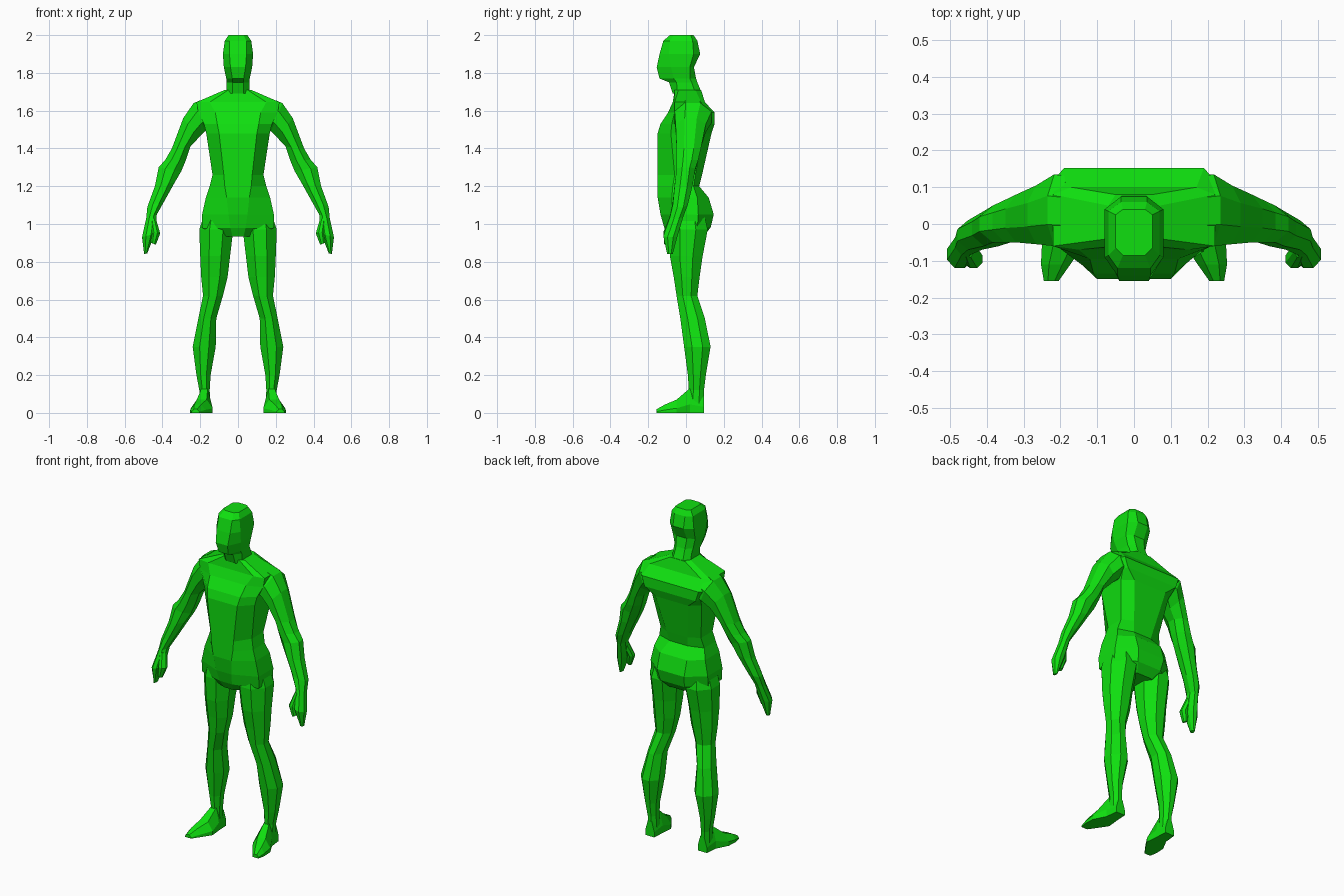
import bpy, bmesh

green = bpy.data.materials.new("green")
green.diffuse_color = (0.005, 0.74, 0.005, 1)


def loft(name, rings, mirror=False):
    """Skin a closed tube through equal-sized rings of points."""
    bm = bmesh.new()
    loops = [[bm.verts.new(p) for p in r] for r in rings]
    n = len(loops[0])
    for a, b in zip(loops, loops[1:]):
        for i in range(n):
            j = (i + 1) % n
            bm.faces.new((a[i], a[j], b[j], b[i]))
    bm.faces.new(loops[0])
    bm.faces.new(loops[-1][::-1])
    bmesh.ops.recalc_face_normals(bm, faces=bm.faces)
    me = bpy.data.meshes.new(name)
    bm.to_mesh(me)
    bm.free()
    me.materials.append(green)
    ob = bpy.data.objects.new(name, me)
    bpy.context.collection.objects.link(ob)
    if mirror:
        ob.modifiers.new("mirror", 'MIRROR').use_mirror_merge = False
    return ob


def body_ring(z, wf, yf, ws, ysf, ysb, wb, yb):
    """Front panel, side panels and back panel, symmetric in x."""
    half = [(wf, yf), (ws, ysf), (ws, ysb), (wb, yb)]
    pts = half + [(-x, y) for x, y in reversed(half)]
    return [(x, y, z) for x, y in pts]


def limb_ring(outer, inner, yf, yb, k=0.3):
    """Eight-sided section between an outer and an inner (x, z) point."""
    def at(t, s):
        return (inner[0] + (outer[0] - inner[0]) * t, yf + (yb - yf) * s,
                inner[1] + (outer[1] - inner[1]) * t)
    c = 1 - k
    return [at(k, 0), at(c, 0), at(1, k), at(1, c), at(c, 1), at(k, 1), at(0, c), at(0, k)]


# Torso: shoulders down to crotch
torso = [
    (1.71, .05, -.06, .07, -.04, .05, .05, .08),
    (1.645, .15, -.07, .22, -.06, .08, .17, .10),
    (1.59, .12, -.095, .21, -.06, .13, .19, .152),
    (1.53, .11, -.135, .18, -.075, .12, .17, .152),
    (1.48, .10, -.15, .168, -.08, .09, .11, .135),
    (1.26, .075, -.15, .135, -.06, .05, .07, .085),
    (1.20, .07, -.15, .15, -.07, .04, .06, .07),
    (1.14, .06, -.15, .17, -.075, .06, .09, .12),
    (1.05, .05, -.135, .19, -.075, .065, .09, .147),
    (0.98, .04, -.115, .19, -.07, .06, .08, .13),
    (0.935, .03, -.09, .10, -.05, .05, .05, .09)]
loft("torso", [body_ring(*r) for r in torso])

# Head and neck
head = [
    (1.69, .03, -.07, .062, -.045, .05, .035, .085),
    (1.75, .03, -.09, .06, -.05, .03, .03, .06),
    (1.77, .03, -.14, .062, -.065, .02, .03, .053),
    (1.83, .04, -.155, .075, -.08, .02, .035, .042),
    (1.90, .045, -.14, .08, -.09, .04, .035, .075),
    (1.97, .045, -.12, .07, -.085, .035, .035, .06),
    (2.0, .03, -.085, .05, -.065, .025, .03, .04)]
loft("head", [body_ring(*r) for r in head])

# Legs: z, inner x, outer x, front y, back y
leg = [
    (1.08, .05, .17, -.08, .09), (.97, .025, .205, -.095, .115),
    (.83, .042, .20, -.085, .088), (.72, .055, .195, -.065, .072),
    (.62, .08, .185, -.05, .06), (.50, .115, .21, -.03, .10),
    (.35, .118, .24, -.01, .13), (.20, .145, .22, .01, .105),
    (.12, .15, .205, .015, .095), (.02, .145, .205, .01, .093)]
loft("leg", [limb_ring((x1, z), (x0, z), yf, yb) for z, x0, x1, yf, yb in leg], True)

# Feet: y, centre x, half width, top z
foot = [(.095, .175, .03, .09), (.02, .177, .036, .13),
        (-.05, .192, .058, .07), (-.11, .213, .04, .045), (-.155, .225, .02, .02)]
loft("foot", [[(cx - w, y, 0), (cx + w, y, 0), (cx + w, y, z * .35),
               (cx + w * .45, y, z), (cx - w * .45, y, z), (cx - w, y, z * .35)]
              for y, cx, w, z in foot], True)

# Arms and palms: outer (x, z), inner (x, z), front y, back y
arm = [
    ((.20, 1.655), (.14, 1.50), -.06, .13), ((.235, 1.64), (.175, 1.49), -.06, .135),
    ((.29, 1.56), (.21, 1.455), -.055, .105), ((.35, 1.40), (.252, 1.41), -.05, .08),
    ((.385, 1.34), (.275, 1.34), -.05, .065), ((.42, 1.30), (.30, 1.28), -.05, .05),
    ((.44, 1.20), (.335, 1.22), -.06, .035), ((.48, 1.09), (.385, 1.13), -.07, .01),
    ((.486, 1.03), (.43, 1.05), -.085, -.015), ((.508, .93), (.44, .95), -.12, -.045),
    ((.497, .84), (.48, .845), -.10, -.07)]
loft("arm", [limb_ring(*r) for r in arm], True)

# Thumbs
thumb = [((.465, 1.03), (.435, 1.03), -.09, -.04), ((.46, .96), (.412, .95), -.12, -.07),
         ((.46, .90), (.435, .89), -.115, -.085)]
loft("thumb", [limb_ring(*r) for r in thumb], True)
